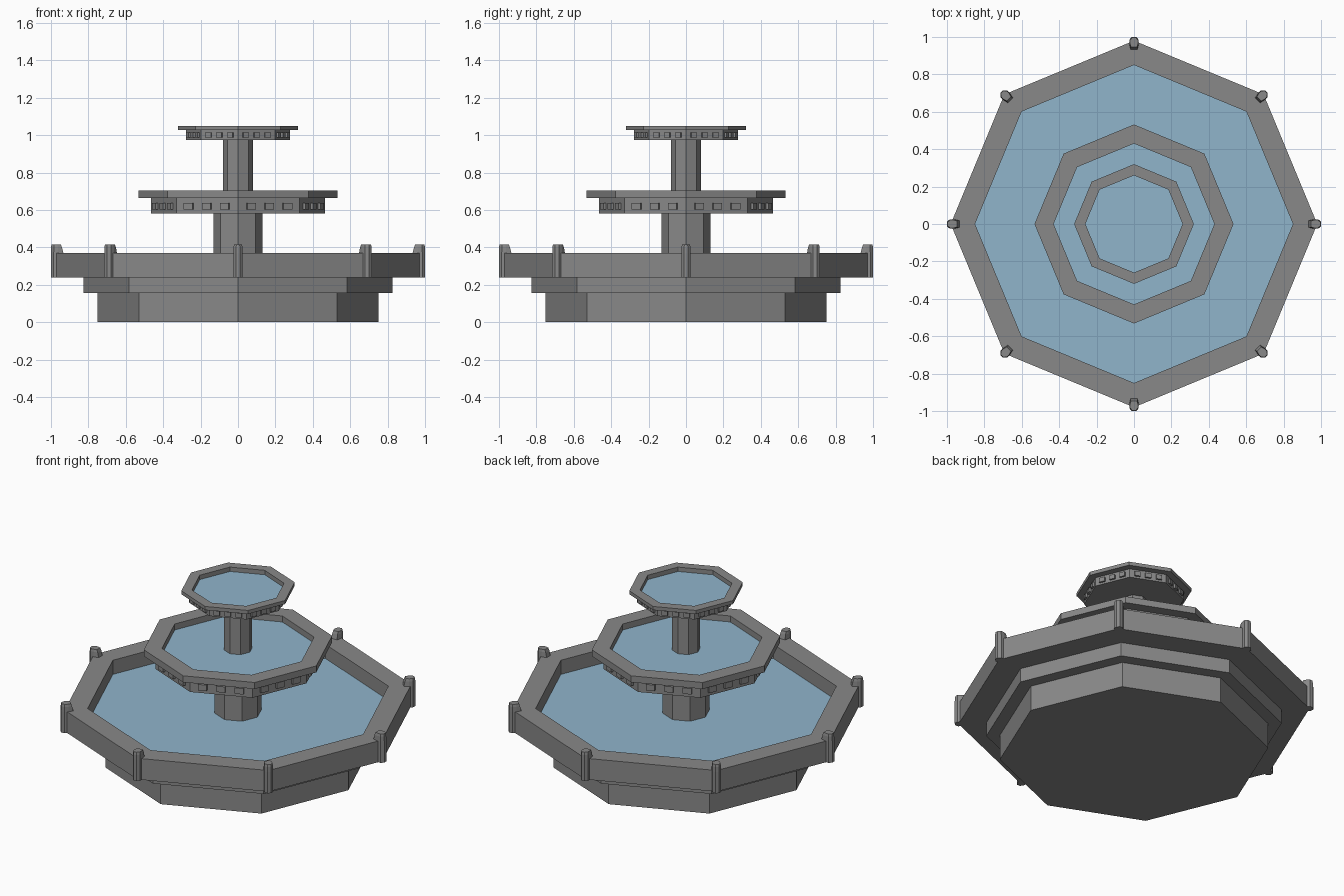
import bpy, bmesh, math
from mathutils import Matrix, Vector

if "Cube" in bpy.data.objects:
    bpy.data.objects.remove(bpy.data.objects["Cube"])


def material(name, rgb):
    m = bpy.data.materials.new(name)
    m.diffuse_color = (*rgb, 1)
    m.use_nodes = True
    m.node_tree.nodes["Principled BSDF"].inputs["Base Color"].default_value = m.diffuse_color
    return m


STONE = material("grey stone", (0.25, 0.25, 0.25))
WATER = material("pale blue water", (0.28, 0.46, 0.60))


def finish(bm, name, mat):
    bmesh.ops.recalc_face_normals(bm, faces=bm.faces)
    me = bpy.data.meshes.new(name)
    bm.to_mesh(me)
    bm.free()
    me.materials.append(mat)
    ob = bpy.data.objects.new(name, me)
    bpy.context.collection.objects.link(ob)
    return ob


def octagon_lathe(name, profile, mat=STONE):
    """Sweep (radius, height) points round eight corners and cap both ends."""
    bm = bmesh.new()
    rings = [[bm.verts.new((r * math.cos(k * math.pi / 4),
                            r * math.sin(k * math.pi / 4), z))
              for k in range(8)] for r, z in profile]
    for a, b in zip(rings, rings[1:]):
        for k in range(8):
            n = (k + 1) % 8
            bm.faces.new((a[k], a[n], b[n], b[k]))
    bm.faces.new(rings[0][::-1])
    bm.faces.new(rings[-1])
    return finish(bm, name, mat)


def water(name, r, z):
    octagon_lathe(name, [(r, z - 0.004), (r, z)], WATER)


def dentils(name, radius, z, size, spacing):
    """Three small blocks on each of the eight drum sides."""
    bm = bmesh.new()
    apothem = radius * math.cos(math.pi / 8)
    for k in range(8):
        turn = Matrix.Rotation((k + 0.5) * math.pi / 4, 4, 'Z')
        for i in (-1, 0, 1):
            place = Matrix.Translation((apothem, i * spacing, z))
            bmesh.ops.create_cube(bm, size=1, matrix=turn @ place
                                  @ Matrix.Diagonal((*size, 1)))
    finish(bm, name, STONE)


# Lower basin: stepped base, overhanging rim and cavity
octagon_lathe("lower_basin", [(0.75, 0), (0.75, 0.155), (0.825, 0.155),
                              (0.825, 0.24), (0.98, 0.24), (0.98, 0.37),
                              (0.85, 0.37), (0.85, 0.276)])
water("lower_water", 0.85, 0.283)

# Middle tier
octagon_lathe("lower_pillar", [(0.132, 0.27), (0.132, 0.585)])
octagon_lathe("middle_basin", [(0.465, 0.58), (0.465, 0.665), (0.532, 0.665),
                               (0.532, 0.705), (0.43, 0.705), (0.43, 0.661)])
water("middle_water", 0.43, 0.668)
dentils("middle_dentils", 0.465, 0.62, (0.03, 0.05, 0.036), 0.105)

# Top tier
octagon_lathe("upper_pillar", [(0.08, 0.66), (0.08, 0.98)])
octagon_lathe("top_basin", [(0.278, 0.975), (0.278, 1.028), (0.32, 1.028),
                            (0.32, 1.05), (0.26, 1.05), (0.26, 1.016)])
water("top_water", 0.26, 1.023)
dentils("top_dentils", 0.278, 1.0, (0.022, 0.033, 0.027), 0.063)

# Corner posts: eight-sided, with the inner side flared toward the water
bm = bmesh.new()
for k in range(8):
    turn = Matrix.Rotation(k * math.pi / 4, 4, 'Z')
    rings = []
    for z, r, inner in ((0.24, 0.027, 0.934), (0.37, 0.027, 0.934),
                        (0.40, 0.026, 0.941), (0.415, 0.023, 0.947)):
        ring = []
        for j in range(8):
            a = (j + 0.5) * math.pi / 4
            x, y = 0.974 + r * math.cos(a) / math.cos(math.pi / 8), r * math.sin(a)
            if j in (3, 4):
                x, y = inner, y * 1.8
            ring.append(bm.verts.new(turn @ Vector((x, y, z))))
        rings.append(ring)
    for a, b in zip(rings, rings[1:]):
        for j in range(8):
            n = (j + 1) % 8
            bm.faces.new((a[j], a[n], b[n], b[j]))
    bm.faces.new(rings[0][::-1])
    bm.faces.new(rings[-1])
finish(bm, "corner_posts", STONE)
